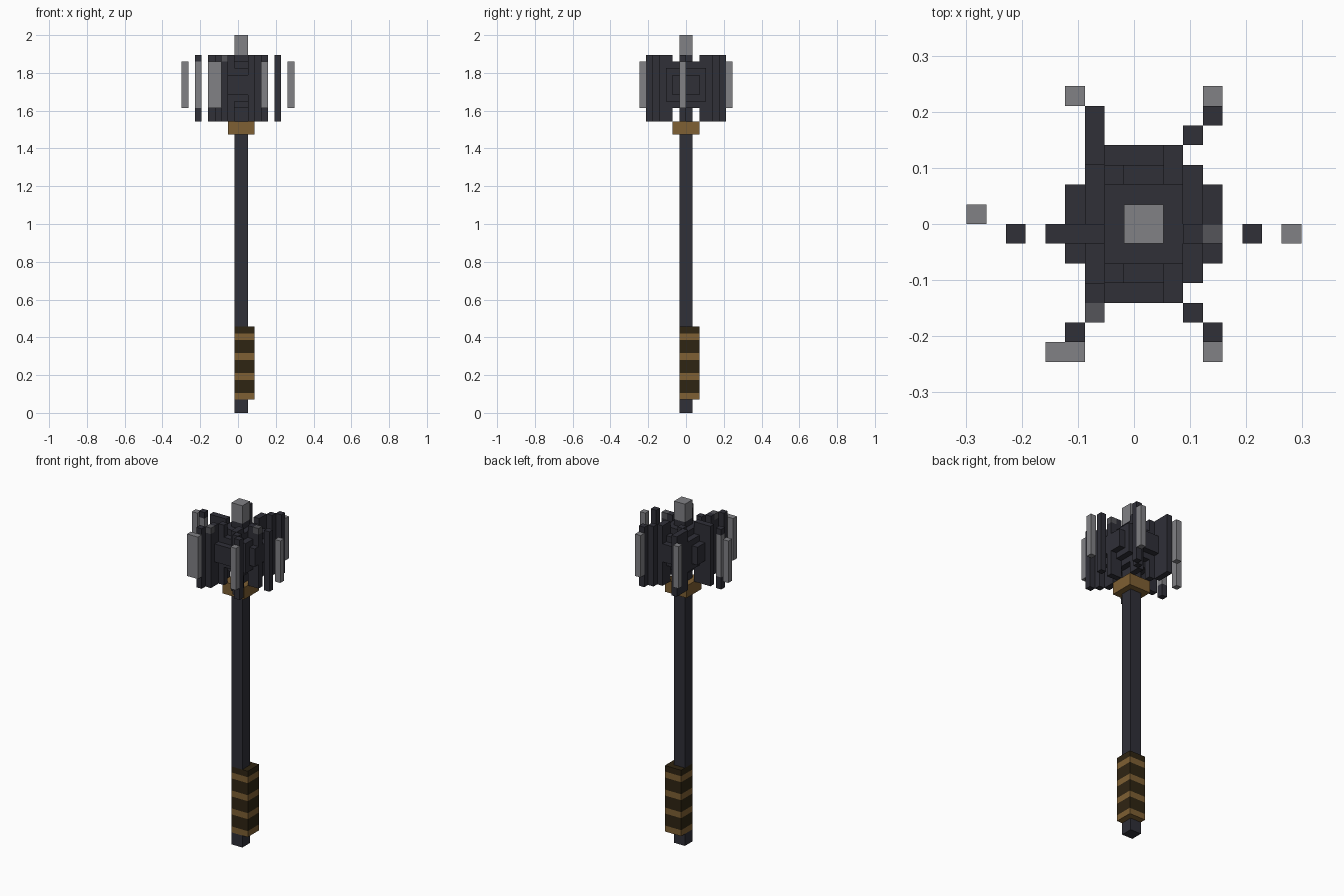
import bpy
import bmesh
from mathutils import Vector

cube = bpy.data.objects.get("Cube")
if cube:
    bpy.data.objects.remove(cube, do_unlink=True)

U = 2 / 57                      # edge of one block
ORIGIN = Vector((8.5, 7, 0))    # block coordinates of the centre


def material(name, rgb):
    mat = bpy.data.materials.new(name)
    mat.use_nodes = True
    color = (*rgb, 1)
    mat.diffuse_color = color
    mat.node_tree.nodes["Principled BSDF"].inputs["Base Color"].default_value = color
    return mat


DARK = material("dark_iron", (0.029, 0.029, 0.039))
STEEL = material("grey_steel", (0.22, 0.22, 0.235))
DULL = material("dull_steel", (0.09, 0.09, 0.1))
TAN = material("tan_leather", (0.21, 0.115, 0.033))
BROWN = material("brown_leather", (0.028, 0.018, 0.006))


def blocks(name, mat, spans):
    """One object from boxes, each given as first and last block on x, y, z."""
    bm = bmesh.new()
    for xs, ys, zs in spans:
        lo = Vector((xs[0], ys[0], zs[0]))
        hi = Vector((xs[1] + 1, ys[1] + 1, zs[1] + 1))
        verts = bmesh.ops.create_cube(bm, size=1)["verts"]
        for v in verts:
            v.co = ((lo + hi) / 2 + v.co * (hi - lo) - ORIGIN) * U
    mesh = bpy.data.meshes.new(name)
    bm.to_mesh(mesh)
    bm.free()
    mesh.materials.append(mat)
    obj = bpy.data.objects.new(name, mesh)
    bpy.context.collection.objects.link(obj)
    return obj


def columns(name, mat, cells, zs):
    return blocks(name, mat, [((x, x), (y, y), zs) for x, y in cells])


# Shaft, split around the grip and collar
SX, SY = (8, 9), (6, 7)
blocks("shaft", DARK, [(SX, SY, z) for z in ((0, 1), (13, 41), (44, 53))])

# Wrapped grip with alternating bands
GX, GY = (8, 10), (6, 8)
blocks("grip_bands", TAN, [(GX, GY, (z, z)) for z in range(2, 12, 3)])
blocks("grip_wrap", BROWN,
       [(GX, GY, (z, min(z + 1, 12))) for z in range(3, 13, 3)])

# Collar under the head
blocks("collar", TAN, [((7, 10), (5, 8), (42, 43))])

# Stepped round core of the head
blocks("head_core", DARK, [
    ((5, 12), (5, 8), (48, 50)),
    ((6, 11), (4, 9), (47, 51)),
    ((7, 10), (3, 10), (48, 50)),
    ((7, 10), (5, 8), (46, 52)),
])

# Six radial flanges
FULL, MID = (44, 53), (46, 52)
columns("front_right_flange", DARK, [(7, 4), (6, 3), (5, 1)], FULL)
columns("front_left_flange", DARK, [(10, 4), (10, 3), (11, 2), (12, 1)], FULL)
columns("back_right_flange", DARK, [(7, 9), (6, 10), (6, 11), (6, 12)], FULL)
columns("back_left_flange", DARK, [(10, 9), (10, 10), (11, 11), (12, 12)], FULL)
columns("right_flange", DARK, [(4, 6), (5, 6), (6, 6)], FULL)
columns("left_flange", DARK, [(11, 6), (14, 6)], FULL)

# Worn flange columns with duller ends
WORN = [(6, 2), (12, 6)]
columns("worn_flange_body", DARK, WORN, (44, 52))
columns("worn_flange_tip", DULL, WORN, (53, 53))

# Outer right blade with a bright middle
for z in ((44, 45), (53, 53)):
    columns("right_blade_end", DARK, [(2, 6)], z)
columns("right_blade_middle", STEEL, [(2, 6)], MID)

# Steel cutting edges around the head
columns("steel_edges", STEEL,
        [(5, 13), (12, 13), (0, 7), (16, 6), (4, 0), (5, 0), (12, 0)], MID)

# Top spike
blocks("top_spike", STEEL, [(SX, SY, (54, 56))])
